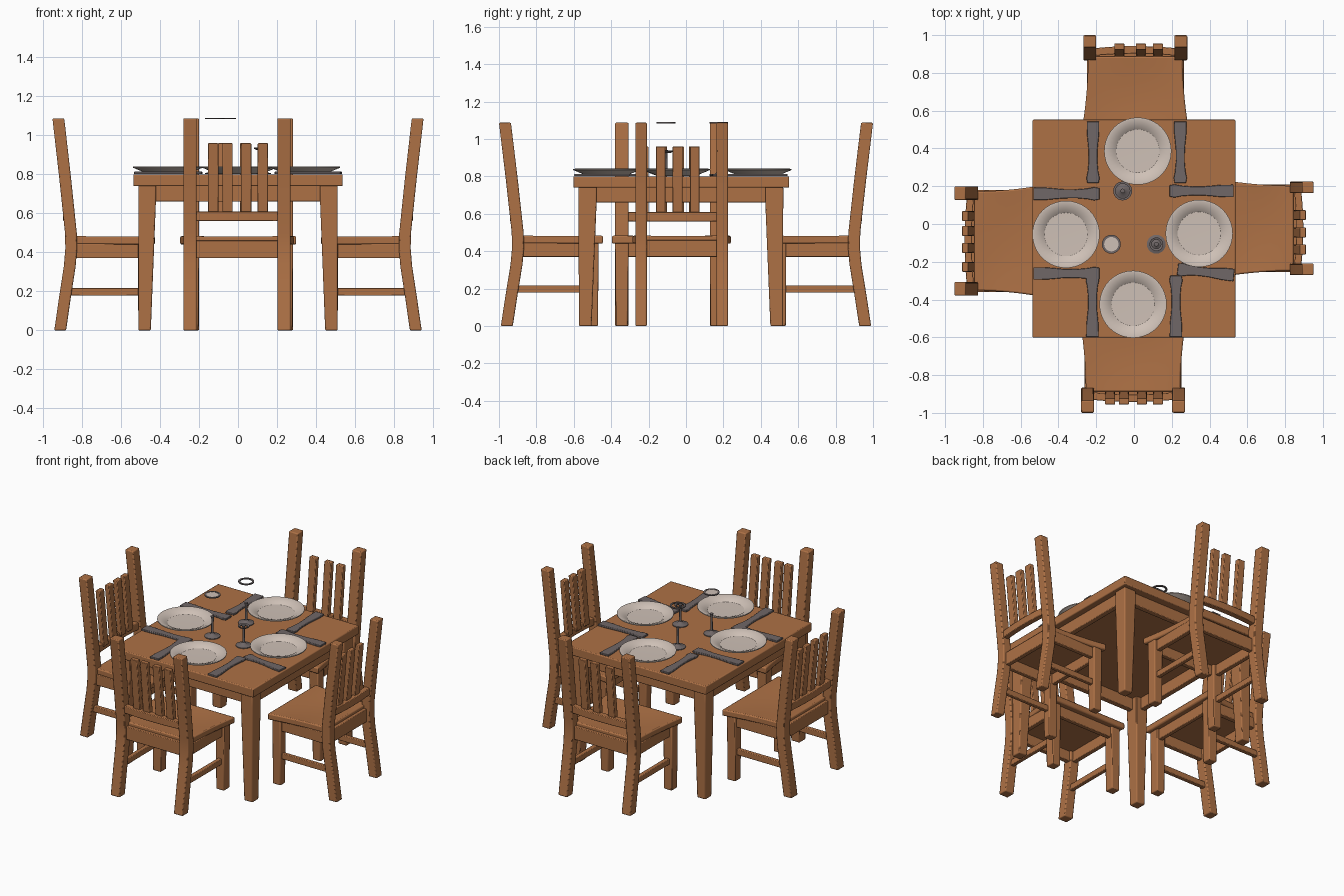
import bpy, bmesh, math
from mathutils import Matrix, Vector

if "Cube" in bpy.data.objects:
    bpy.data.objects.remove(bpy.data.objects["Cube"])


def material(name, rgb):
    m = bpy.data.materials.new(name)
    m.diffuse_color = (*rgb, 1)
    m.use_nodes = True
    m.node_tree.nodes["Principled BSDF"].inputs["Base Color"].default_value = m.diffuse_color
    return m


WOOD = material("warm wood", (0.42, 0.165, 0.06))
CHINA = material("pale china", (0.62, 0.53, 0.47))
METAL = material("grey metal", (0.16, 0.135, 0.135))


def finish(bm, name, mat, mtx=None, bevel=0.0):
    bmesh.ops.recalc_face_normals(bm, faces=bm.faces)
    if mtx is not None:
        bm.transform(mtx)
    me = bpy.data.meshes.new(name)
    bm.to_mesh(me)
    bm.free()
    ob = bpy.data.objects.new(name, me)
    bpy.context.collection.objects.link(ob)
    me.materials.append(mat)
    if bevel:
        b = ob.modifiers.new("bevel", "BEVEL")
        b.width = bevel
        b.segments = 2
        b.limit_method = "ANGLE"
    bpy.ops.object.select_all(action="DESELECT")
    ob.select_set(True)
    bpy.context.view_layer.objects.active = ob
    bpy.ops.object.shade_smooth_by_angle(angle=math.radians(35))
    return ob


def loft(name, sections, mat=WOOD, mtx=None, bevel=0.006):
    """Rectangular sections (x, y, z, half x, half y) joined upwards."""
    bm = bmesh.new()
    rings = [[bm.verts.new((x + sx * hx, y + sy * hy, z))
              for sx, sy in ((-1, -1), (1, -1), (1, 1), (-1, 1))]
             for x, y, z, hx, hy in sections]
    for a, b in zip(rings, rings[1:]):
        for i in range(4):
            j = (i + 1) % 4
            bm.faces.new((a[i], a[j], b[j], b[i]))
    bm.faces.new(rings[0][::-1])
    bm.faces.new(rings[-1])
    return finish(bm, name, mat, mtx, bevel)


def box(name, x0, x1, y0, y1, z0, z1, mtx=None, bevel=0.004):
    c = ((x0 + x1) / 2, (y0 + y1) / 2)
    h = ((x1 - x0) / 2, (y1 - y0) / 2)
    return loft(name, [(*c, z0, *h), (*c, z1, *h)], WOOD, mtx, bevel)


def lathe(name, profile, mat, loc, n=32, closed=False):
    """Spin (radius, z) points round a vertical axis."""
    bm = bmesh.new()
    vs = [bm.verts.new((r, 0, z)) for r, z in profile]
    pairs = list(zip(vs, vs[1:])) + ([(vs[-1], vs[0])] if closed else [])
    es = [bm.edges.new(p) for p in pairs]
    bmesh.ops.spin(bm, geom=vs + es, cent=(0, 0, 0), axis=(0, 0, 1),
                   angle=2 * math.pi, steps=n)
    bmesh.ops.remove_doubles(bm, verts=bm.verts, dist=1e-5)
    return finish(bm, name, mat, Matrix.Translation(loc))


# ---- table
box("table_top", -0.537, 0.537, -0.602, 0.552, 0.74, 0.80, bevel=0.006)
for sx in (-1, 1):
    for sy in (-1, 1):
        cy = -0.027
        loft("table_leg", [(sx * 0.479, cy + sy * 0.512, 0, 0.032, 0.034),
                           (sx * 0.466, cy + sy * 0.499, 0.66, 0.045, 0.048),
                           (sx * 0.466, cy + sy * 0.499, 0.745, 0.045, 0.048)])
    xa = sx * 0.475
    box("table_side_apron", xa - 0.018, xa + 0.018, -0.50, 0.45, 0.66, 0.745)
    ya = -0.027 + sx * 0.508
    box("table_end_apron", -0.44, 0.44, ya - 0.018, ya + 0.018, 0.66, 0.745)


# ---- chairs: local +y points to the table, origin at the back post's knee
def lean(z):
    return -0.002 - 0.068 * (z - 0.5) / 0.585


def seat(mtx):
    bm = bmesh.new()
    n = 10
    grid = {}
    for top in (0, 1):
        for i in range(n + 1):
            for j in range(n + 1):
                u, v = i / n * 2 - 1, j / n
                half = 0.25 + 0.043 * v * v
                dip = 0.012 * (1 - u * u) * math.sin(math.pi * v) if top else 0
                grid[top, i, j] = bm.verts.new(
                    (u * half, 0.01 + 0.444 * v, 0.44 + 0.043 * top - dip))
    for i in range(n):
        for j in range(n):
            for t in (0, 1):
                bm.faces.new([grid[t, i + a, j + b]
                              for a, b in ((0, 0), (1, 0), (1, 1), (0, 1))])
    for k in range(n):
        for e in (0, n):
            bm.faces.new([grid[0, k, e], grid[0, k + 1, e], grid[1, k + 1, e], grid[1, k, e]])
            bm.faces.new([grid[0, e, k], grid[0, e, k + 1], grid[1, e, k + 1], grid[1, e, k]])
    finish(bm, "seat", WOOD, mtx, 0.008)


def curved_rail(mtx):
    bm = bmesh.new()
    rings = []
    for i in range(9):
        u = i / 4 - 1
        y = lean(0.585) - 0.012 * (1 - u * u)
        rings.append([bm.verts.new((u * 0.225, y + dy, z)) for dy, z in
                      ((-0.02, 0.56), (0.02, 0.56), (0.02, 0.61), (-0.02, 0.61))])
    for a, b in zip(rings, rings[1:]):
        for i in range(4):
            bm.faces.new((a[i], a[(i + 1) % 4], b[(i + 1) % 4], b[i]))
    bm.faces.new(rings[0])
    bm.faces.new(rings[-1])
    finish(bm, "back_rail", WOOD, mtx, 0.004)


def chair(loc, turn, width, depth, slats):
    m = (Matrix.Translation((*loc, 0)) @ Matrix.Rotation(math.radians(turn), 4, "Z")
         @ Matrix.Diagonal((width, depth, 1, 1)))
    seat(m)
    curved_rail(m)
    for s in (-1, 1):
        x = s * 0.241
        path = [(-0.06, 0), (-0.034, 0.17), (-0.008, 0.33), (0, 0.42), (-0.002, 0.5),
                (-0.033, 0.78), (-0.07, 1.087)]
        loft("back_post", [(x, y, z, 0.034, 0.032) for y, z in path], mtx=m)
        loft("front_leg", [(x, 0.396, 0, 0.03, 0.032), (x, 0.396, 0.445, 0.034, 0.034)], mtx=m)
        box("side_apron", x - 0.016, x + 0.016, 0, 0.40, 0.37, 0.445, m)
        box("side_stretcher", x - 0.014, x + 0.014, -0.03, 0.40, 0.178, 0.218, m)
    box("back_apron", -0.23, 0.23, -0.012, 0.02, 0.37, 0.46, m)
    box("front_apron", -0.23, 0.23, 0.385, 0.415, 0.37, 0.445, m)
    for x in slats:
        x /= width
        loft("back_slat", [(x, lean(z) + 0.014 - 0.02 * (0.96 - z), z, 0.026 / width, 0.017)
                           for z in (0.59, 0.78, 0.96)], mtx=m, bevel=0.004)


chair((-0.005, -0.898), 0, 1.0, 1.0, (-0.122, -0.048, 0.047, 0.132))
chair((0.007, 0.898), 180, 1.0, 1.0, (0.084, -0.03, -0.12))
chair((-0.855, -0.09), -90, 1.05, 0.945, (-0.132, -0.053, 0.037, 0.137))
chair((0.855, -0.023), 90, 0.9, 0.945, (0.07, -0.022, -0.112))

# ---- plates
PLATE = [(0, 0.803), (0.10, 0.803), (0.125, 0.812), (0.178, 0.834), (0.178, 0.84),
         (0.168, 0.841), (0.13, 0.826), (0.115, 0.815), (0, 0.813)]
for x, y in ((0.02, 0.386), (-0.36, -0.055), (0.345, -0.05), (-0.005, -0.425)):
    lathe("plate", PLATE, CHINA, (x, y, 0), 40)


# ---- cutlery: flat outlines, narrow in the middle
def cutlery(name, x, y, turn, length):
    half = [(-0.5, 0.033), (-0.3, 0.032), (-0.05, 0.024), (0.15, 0.023),
            (0.32, 0.028), (0.42, 0.035), (0.5, 0.03)]
    pts = [(w, t * length) for t, w in half] + [(-w, t * length) for t, w in half[::-1]]
    bm = bmesh.new()
    f = bm.faces.new([bm.verts.new((a, b, 0.801)) for a, b in pts])
    up = bmesh.ops.extrude_face_region(bm, geom=[f])["geom"]
    bmesh.ops.translate(bm, vec=Vector((0, 0, 0.013)),
                        verts=[v for v in up if isinstance(v, bmesh.types.BMVert)])
    finish(bm, name, METAL, Matrix.Translation((x, y, 0))
           @ Matrix.Rotation(math.radians(turn), 4, "Z"), 0.003)


for x, y, turn, length in ((-0.217, 0.38, 180, 0.325), (0.245, 0.38, 180, 0.325),
                           (-0.22, -0.435, 0, 0.325), (0.222, -0.435, 0, 0.325),
                           (-0.358, 0.16, -90, 0.35), (-0.358, -0.262, -90, 0.35),
                           (0.358, 0.175, 90, 0.34), (0.38, -0.255, 84, 0.30)):
    cutlery("cutlery", x, y, turn, length)

# ---- stemmed glasses: foot and stem, with the rims held above
STEM = [(0, 0.801), (0.05, 0.801), (0.05, 0.806), (0.02, 0.813), (0.008, 0.825),
        (0.007, 0.92), (0.012, 0.94), (0, 0.942)]
RIM = [(0.038, 1.083), (0.05, 1.083), (0.05, 1.09), (0.038, 1.09)]
LOW_RIM = [(0.024, 0.925), (0.036, 0.932), (0.036, 0.938), (0.024, 0.934)]
for x, y in ((-0.12, -0.107), (0.118, -0.107), (-0.06, 0.175)):
    lathe("glass_stem", STEM, METAL, (x, y, 0), 20)
for x, y in ((-0.12, -0.107), (-0.06, 0.175)):
    lathe("glass_rim", RIM, METAL, (x, y, 0), 24, closed=True)
lathe("glass_lower_rim", LOW_RIM, METAL, (0.118, -0.107, 0), 24, closed=True)
lathe("glass_fill", [(0, 1.083), (0.039, 1.083), (0.039, 1.088), (0, 1.088)],
      CHINA, (-0.12, -0.107, 0), 24)
